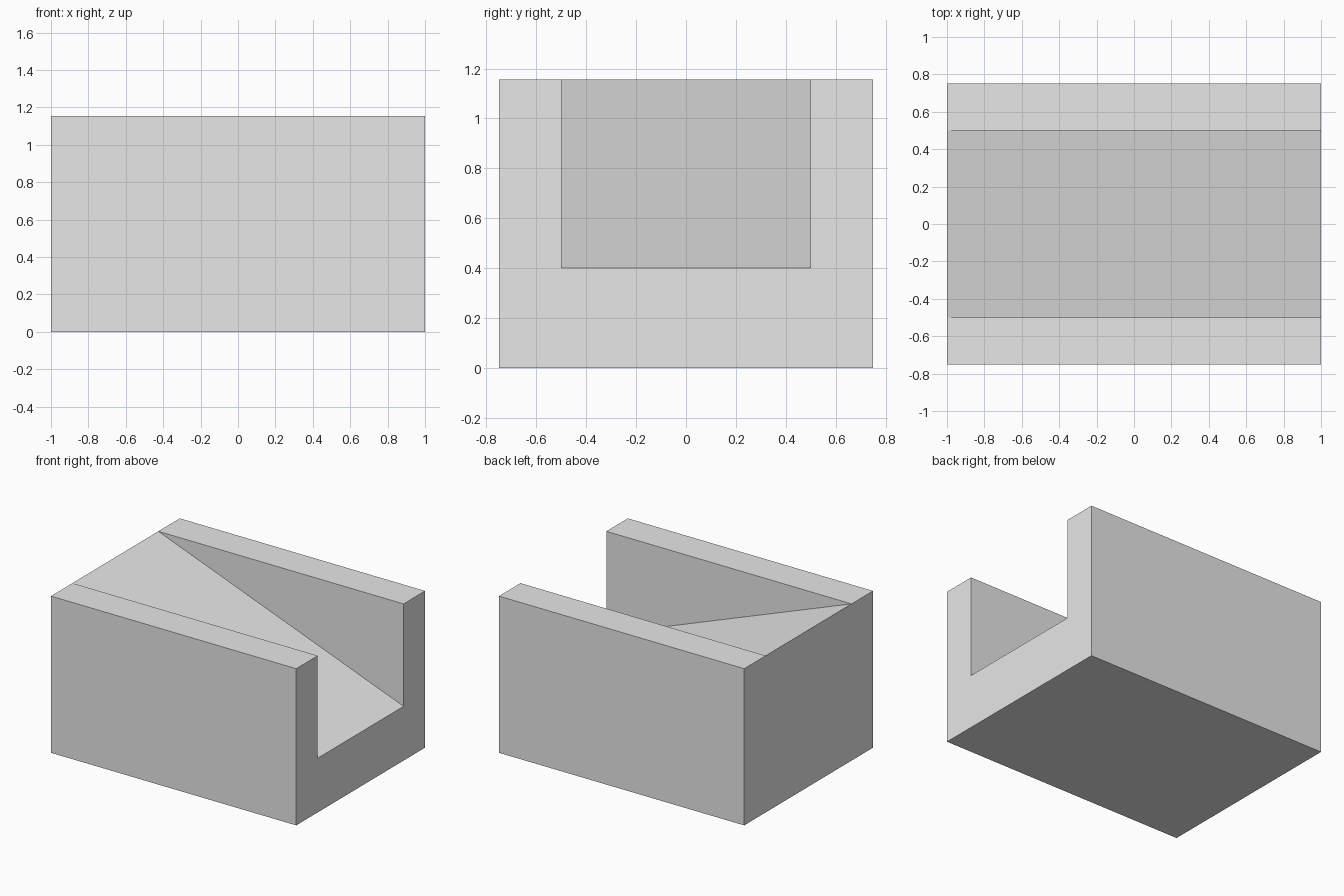
import bpy, bmesh

cube = bpy.data.objects.get("Cube")
if cube:
    bpy.data.objects.remove(cube, do_unlink=True)

HALF_LENGTH, HALF_WIDTH, HEIGHT = 1.0, 0.75, 1.155
HALF_SLOT, SLOT_FLOOR = 0.5, 0.4

# Single grey material
grey = bpy.data.materials.new("light_grey")
grey.use_nodes = True
colour = (0.8, 0.8, 0.8, 1)
grey.diffuse_color = colour
grey.node_tree.nodes["Principled BSDF"].inputs["Base Color"].default_value = colour

# U-shaped cross-section at the open end, mirrored across y
half = [(HALF_WIDTH, 0), (HALF_WIDTH, HEIGHT), (HALF_SLOT, HEIGHT), (HALF_SLOT, SLOT_FLOOR)]
section = half + [(-y, z) for y, z in reversed(half)]

bm = bmesh.new()
end = bm.faces.new([bm.verts.new((HALF_LENGTH, y, z)) for y, z in section])
extruded = bmesh.ops.extrude_face_region(bm, geom=[end], use_keep_orig=True)["geom"]
far_verts = [g for g in extruded if isinstance(g, bmesh.types.BMVert)]
bmesh.ops.translate(bm, vec=(-2 * HALF_LENGTH, 0, 0), verts=far_verts)

# Raise the slot floor to the rim at the closed end, forming the ramp
for v in far_verts:
    if abs(v.co.z - SLOT_FLOOR) < 0.001:
        v.co.z = HEIGHT
bmesh.ops.remove_doubles(bm, verts=bm.verts[:], dist=0.0001)
bmesh.ops.recalc_face_normals(bm, faces=bm.faces[:])

mesh = bpy.data.meshes.new("ramp_block")
bm.to_mesh(mesh)
bm.free()
mesh.materials.append(grey)
block = bpy.data.objects.new("ramp_block", mesh)
bpy.context.collection.objects.link(block)
